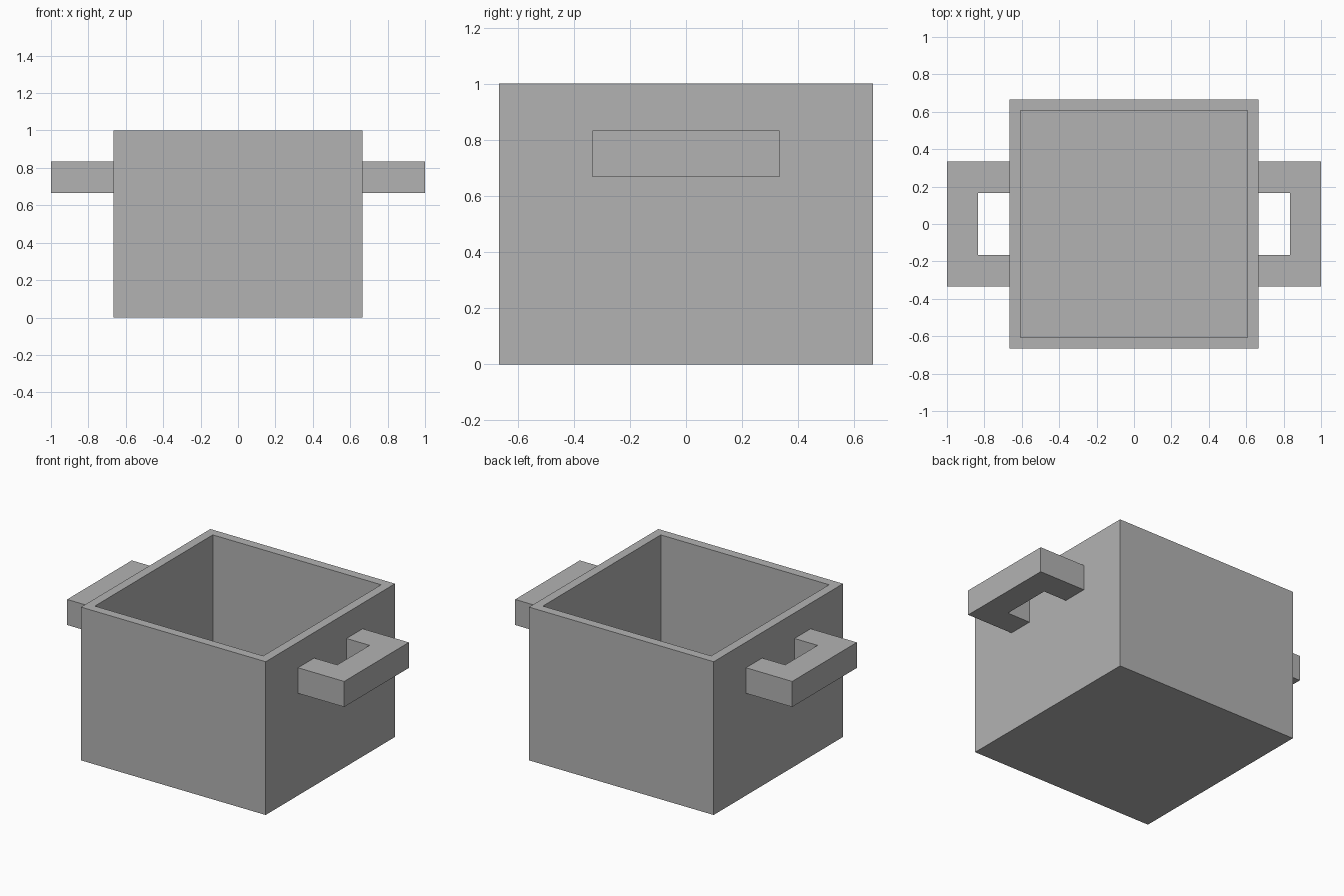
import bpy
import bmesh

cube = bpy.data.objects.get("Cube")
if cube:
    bpy.data.objects.remove(cube, do_unlink=True)

U = 1 / 12  # wall thickness, the module of the whole pot

grey = bpy.data.materials.new("plain grey")
grey.use_nodes = True
colour = (0.45, 0.45, 0.45, 1)
grey.diffuse_color = colour
grey.node_tree.nodes["Principled BSDF"].inputs["Base Color"].default_value = colour


def add_object(name, bm):
    bmesh.ops.recalc_face_normals(bm, faces=bm.faces)
    mesh = bpy.data.meshes.new(name)
    bm.to_mesh(mesh)
    bm.free()
    mesh.materials.append(grey)
    obj = bpy.data.objects.new(name, mesh)
    bpy.context.collection.objects.link(obj)
    return obj


# Square pot: a box whose top is inset to a rim and pushed down to the floor
bm = bmesh.new()
bmesh.ops.create_cube(bm, size=1)
bmesh.ops.scale(bm, vec=(16 * U, 16 * U, 12 * U), verts=bm.verts)
bmesh.ops.translate(bm, vec=(0, 0, 6 * U), verts=bm.verts)
bm.normal_update()
top = max(bm.faces, key=lambda f: f.calc_center_median().z)
bmesh.ops.inset_region(bm, faces=[top], thickness=U)
hollow = bmesh.ops.extrude_discrete_faces(bm, faces=[top])["faces"][0]
bmesh.ops.translate(bm, vec=(0, 0, -11 * U), verts=hollow.verts)
add_object("pot_body", bm)

# Bracket handles: a U-shaped outline extruded upward, one on each side
outline = [(8, -4), (12, -4), (12, 4), (8, 4), (8, 2), (10, 2), (10, -2), (8, -2)]
for name, side in (("left_handle", 1), ("right_handle", -1)):
    bm = bmesh.new()
    face = bm.faces.new([bm.verts.new((side * x * U, y * U, 8 * U)) for x, y in outline])
    extruded = bmesh.ops.extrude_face_region(bm, geom=[face])["geom"]
    rising = [v for v in extruded if isinstance(v, bmesh.types.BMVert)]
    bmesh.ops.translate(bm, vec=(0, 0, 2 * U), verts=rising)
    add_object(name, bm)
